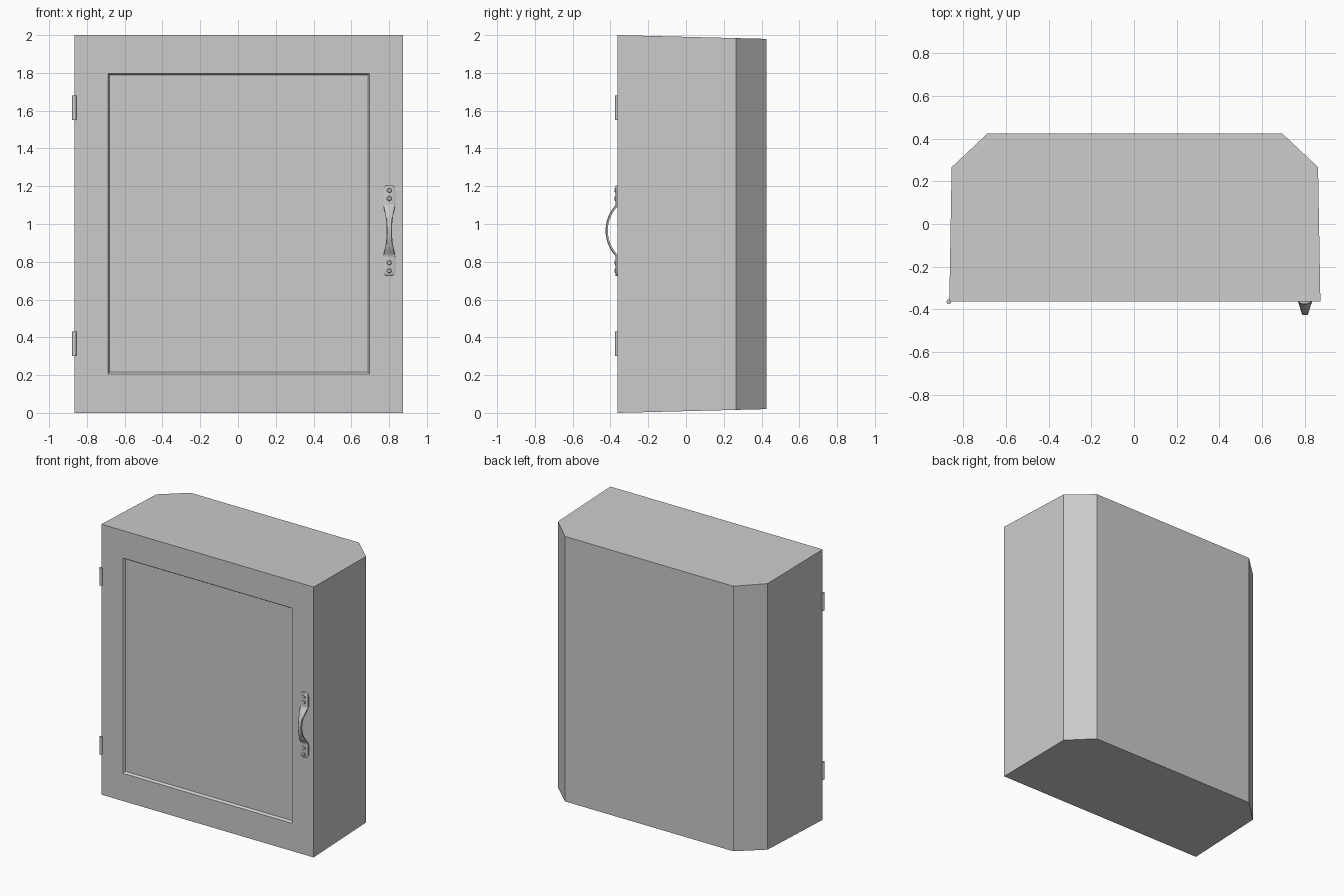
import bpy, bmesh, math

if "Cube" in bpy.data.objects:
    bpy.data.objects.remove(bpy.data.objects["Cube"])

grey = bpy.data.materials.new("painted_grey")
grey.diffuse_color = (0.6, 0.6, 0.6, 1)
grey.use_nodes = True
grey.node_tree.nodes["Principled BSDF"].inputs["Base Color"].default_value = grey.diffuse_color
FRONT = -0.362   # y of the cabinet front
CX = 0.004       # cabinet centre line
MID = 0.965      # handle centre height


def finish(name, bm, smooth=False):
    bmesh.ops.recalc_face_normals(bm, faces=bm.faces[:])
    mesh = bpy.data.meshes.new(name)
    bm.to_mesh(mesh)
    bm.free()
    mesh.materials.append(grey)
    ob = bpy.data.objects.new(name, mesh)
    bpy.context.collection.objects.link(ob)
    if smooth:
        bpy.ops.object.select_all(action='DESELECT')
        bpy.context.view_layer.objects.active = ob
        ob.select_set(True)
        bpy.ops.object.shade_smooth_by_angle(angle=math.radians(40))
    return ob


def bridge(bm, a, b, closed=True):
    n = len(a)
    for i in range(n if closed else n - 1):
        j = (i + 1) % n
        bm.faces.new((a[i], a[j], b[j], b[i]))


# Cabinet: tapered box, chamfered back corners, recessed door panel
bm = bmesh.new()
half = [(0.869, FRONT), (0.858, 0.266), (0.689, 0.425)]
outline = half + [(-x, y) for x, y in reversed(half)]
low, high = [], []
for x, y in outline:
    dz = 0.02 * (y - FRONT) / (0.425 - FRONT)
    low.append(bm.verts.new((CX + x, y, dz)))
    high.append(bm.verts.new((CX + x, y, 2 - dz)))
bm.faces.new(low)
bm.faces.new(high)
bridge(bm, low, high, closed=False)
ring = [low[-1], low[0], high[0], high[-1]]
for hw, z0, z1, y in [(0.692, 0.205, 1.797, FRONT), (0.683, 0.217, 1.788, FRONT + 0.014)]:
    inner = [bm.verts.new((CX + sx * hw, y, z))
             for sx, z in ((-1, z0), (1, z0), (1, z1), (-1, z1))]
    bridge(bm, ring, inner)
    ring = inner
bm.faces.new(ring)
finish("cabinet", bm)

# Hinge barrels on the left edge
for name, z0 in (("lower_hinge", 0.3), ("upper_hinge", 1.55)):
    bm = bmesh.new()
    bmesh.ops.create_cone(bm, cap_ends=True, segments=12, radius1=0.011,
                          radius2=0.011, depth=0.13)
    bmesh.ops.translate(bm, verts=bm.verts[:], vec=(-0.867, FRONT - 0.002, z0 + 0.065))
    finish(name, bm, True)

# Handle: flat rounded plates joined by an arched, waisted grip
R = 0.1912
path = []
for i in range(9):
    d = 0.13 * i / 8
    path.append((d, -0.420 + R - math.sqrt(R * R - d * d), 0.014 + 0.016 * (d / 0.13) ** 2))
path += [(0.142, -0.368, 0.032), (0.212, -0.368, 0.032), (0.227, -0.368, 0.028),
         (0.236, -0.368, 0.021), (0.240, -0.368, 0.012)]
path = [(-d, y, w) for d, y, w in reversed(path[1:])] + path
section = [(-1, 1), (-1, -0.3), (-0.75, -1), (0.75, -1), (1, -0.3), (1, 1)]
bm = bmesh.new()
rings = []
for i, (d, y, w) in enumerate(path):
    a, b = path[max(i - 1, 0)], path[min(i + 1, len(path) - 1)]
    dz, dy = b[0] - a[0], b[1] - a[1]
    n = math.hypot(dz, dy)
    ny, nz = dz / n, -dy / n
    rings.append([bm.verts.new((0.801 + sx * w, y + 0.006 * t * ny, MID + d + 0.006 * t * nz))
                  for sx, t in section])
for a, b in zip(rings, rings[1:]):
    bridge(bm, a, b)
bm.faces.new(rings[0])
bm.faces.new(rings[-1])
finish("handle", bm, True)

# Screw heads on the handle plates
for i, d in enumerate((-0.213, -0.170, 0.170, 0.213)):
    bm = bmesh.new()
    bmesh.ops.create_cone(bm, cap_ends=True, segments=12, radius1=0.015,
                          radius2=0.009, depth=0.006)
    for v in bm.verts:
        x, y, z = v.co
        v.co = (0.801 + x, -0.375 - z, MID + d + y)
    finish("handle_screw_%d" % (i + 1), bm)
